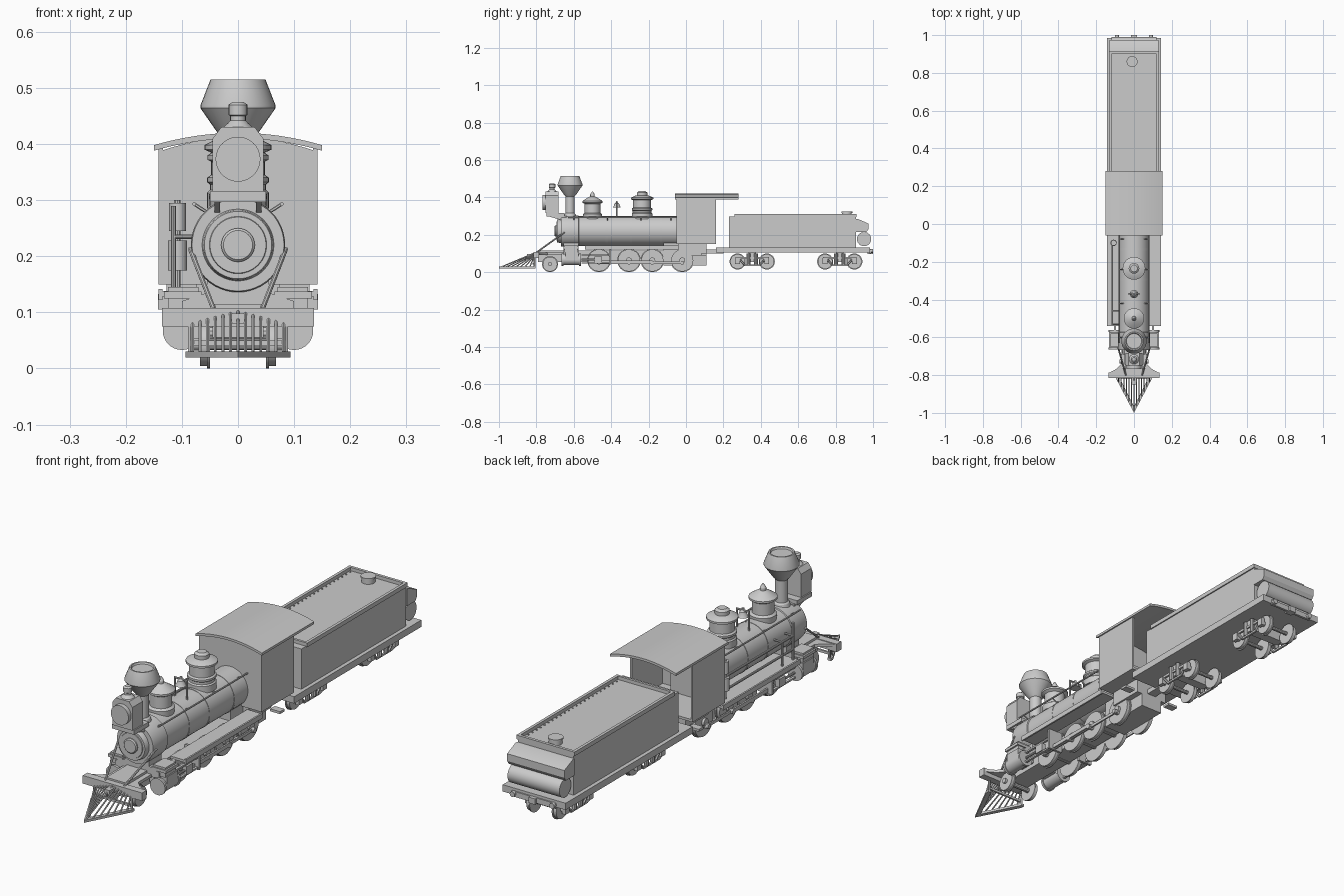
import bpy, bmesh, math
from mathutils import Vector

def finish(name, bm):
    bmesh.ops.recalc_face_normals(bm, faces=bm.faces)
    me = bpy.data.meshes.new(name)
    bm.to_mesh(me)
    bm.free()
    ob = bpy.data.objects.new(name, me)
    bpy.context.collection.objects.link(ob)
    return ob

def box(name, x0, x1, y0, y1, z0, z1):
    bm = bmesh.new()
    bmesh.ops.create_cube(bm, size=1)
    for v in bm.verts:
        v.co = ((x0 + x1) / 2 + v.co.x * (x1 - x0), (y0 + y1) / 2 + v.co.y * (y1 - y0),
                (z0 + z1) / 2 + v.co.z * (z1 - z0))
    return finish(name, bm)

def rod(name, a, b, r, seg=10, r2=None):
    a, b = Vector(a), Vector(b)
    bm = bmesh.new()
    bmesh.ops.create_cone(bm, cap_ends=True, segments=seg, radius1=r,
                          radius2=r if r2 is None else r2, depth=(b - a).length)
    q = (b - a).to_track_quat('Z', 'Y')
    for v in bm.verts:
        v.co = q @ v.co + (a + b) / 2
    return finish(name, bm)

def lathe(name, profile, fn, seg=32):
    # profile of (radius, height); fn maps (u, v, h) to a position
    bm = bmesh.new()
    rings = [[bm.verts.new(fn(r * math.cos(i * math.tau / seg), r * math.sin(i * math.tau / seg), h))
              for i in range(seg)] for r, h in profile]
    for p, q in zip(rings, rings[1:]):
        for i in range(seg):
            bm.faces.new((p[i], p[i - 1], q[i - 1], q[i]))
    bm.faces.new(rings[0])
    bm.faces.new(rings[-1])
    return finish(name, bm)

def prism(name, pts, a, b, fn):
    bm = bmesh.new()
    lo, hi = ([bm.verts.new(fn(u, v, h)) for u, v in pts] for h in (a, b))
    for i in range(len(pts)):
        bm.faces.new((lo[i - 1], lo[i], hi[i], hi[i - 1]))
    bm.faces.new(lo)
    bm.faces.new(hi)
    return finish(name, bm)

upright = lambda y: (lambda u, v, h: (u, y + v, h))
along_x = lambda u, v, h: (h, u, v)
along_y = lambda u, v, h: (u, h, v)
along_z = lambda u, v, h: (u, v, h)

# boiler with smokebox front and door
lathe("boiler", [(.06, -.69), (.062, -.685), (.064, -.668), (.082, -.668), (.084, -.66), (.084, -.575),
                 (.08, -.573), (.08, -.04)], lambda u, v, h: (u, h, .22 + v), 48)
lathe("smokebox_door", [(.026, -.702), (.03, -.698), (.03, -.693), (.05, -.693), (.055, -.68)],
      lambda u, v, h: (u, h, .22 + v))
for y in (-.43, -.3, -.14):
    rod("boiler_band", (0, y, .22), (0, y + .012, .22), .0815, 48)

# diamond chimney
lathe("chimney", [(.036, .29), (.03, .31), (.024, .315), (.024, .405), (.033, .415), (.067, .464),
                  (.067, .469), (.049, .515), (.043, .515), (.04, .508)], upright(-.62), 32)
# domes and bell
lathe("sand_dome", [(.05, .285), (.052, .31), (.042, .317), (.042, .365), (.054, .372), (.054, .38),
                    (.042, .388), (.02, .402), (.012, .405), (.012, .415), (.003, .43)], upright(-.5))
lathe("steam_dome", [(.055, .285), (.055, .313), (.05, .318), (.05, .328), (.055, .332), (.055, .34),
                     (.048, .345), (.048, .385), (.06, .39), (.06, .398), (.04, .408), (.028, .41),
                     (.028, .425), (.018, .433)], upright(-.235))
lathe("bell", [(.022, .345), (.017, .352), (.013, .366), (.005, .372), (.005, .38)], upright(-.37), 20)
for s in (-1, 1):
    rod("bell_post", (s * .028, -.37, .29), (s * .028, -.37, .372), .004)
rod("bell_yoke", (-.03, -.37, .37), (.03, -.37, .37), .004)

# headlight
prism("headlight_case", [(-.045, .315), (.045, .315), (.045, .41), (.03, .43), (-.03, .43), (-.045, .41)],
      -.75, -.682, along_y)
rod("headlight_lens", (0, -.768, .373), (0, -.745, .373), .04, 32)
lathe("headlight_vent", [(.028, .428), (.014, .442), (.014, .45), (.017, .452), (.017, .47), (.01, .475)],
      upright(-.716), 16)
box("headlight_shelf", -.05, .05, -.745, -.65, .297, .315)
for s in (-1, 1):
    prism("headlight_bracket", [(-.74, .3), (-.64, .3), (-.64, .27)], s * .032, s * .042, along_x)

# cab: open rear, arched roof
for s in (-1, 1):
    box("cab_side", s * .134, s * .142, -.05, .16, .157, .396)
arc = [(-.142 + .284 * i / 12, .418 - .026 * ((i - 6) / 6) ** 2 - .006) for i in range(13)]
prism("cab_front", [(.142, .157)] + arc[::-1] + [(-.142, .157)], -.05, -.04, along_y)
box("cab_floor", -.142, .142, -.05, .16, .15, .16)
top = [(-.15 + .3 * i / 16, .42 - .022 * ((i - 8) / 8) ** 2) for i in range(17)]
prism("cab_roof", top + [(x, z - .01) for x, z in top[::-1]], -.06, .28, along_y)
box("boiler_backhead", -.07, .07, -.04, .0, .16, .29)

# frame, firebox and saddle
box("main_frame", -.045, .045, -.79, .1, .055, .115)
box("firebox", -.05, .05, -.12, .11, .035, .157)
box("ash_pan", -.075, .075, -.04, .11, .09, .157)
prism("smokebox_saddle", [(-.1, .095), (.1, .095), (.1, .12), (.055, .135), (.055, .17), (-.055, .17),
                          (-.055, .135), (-.1, .12)], -.655, -.575, along_y)
box("drawbar", -.02, .02, .1, .2, .1, .12)

# running gear, mirrored left and right
def wheel(name, s, y, r, z):
    rod(name, (s * .052, y, z), (s * .068, y, z), r - .004, 32)
    rod(name + "_flange", (s * .05, y, z), (s * .055, y, z), r, 32)
    rod(name + "_hub", (s * .066, y, z), (s * .078, y, z), r * .25, 16)

drivers = (-.465, -.305, -.18, -.02)
for y in drivers:
    rod("driver_axle", (-.06, y, .063), (.06, y, .063), .012)
rod("pilot_axle", (-.07, -.727, .043), (.07, -.727, .043), .01)
for s in (-1, 1):
    for y in drivers:
        wheel("driving_wheel", s, y, .063, .063)
        rod("crank_pin", (s * .065, y, .05), (s * .092, y, .05), .01, 12)
    wheel("pilot_wheel", s, -.727, .043, .043)
    box("coupling_rod", s * .078, s * .084, -.475, -.01, .044, .056)
    box("main_rod", s * .085, s * .092, -.45, -.18, .046, .062)
    rod("piston_rod", (s * .1, -.56, .067), (s * .1, -.45, .067), .005)
    box("crosshead", s * .09, s * .11, -.49, -.45, .05, .085)
    for z in (.045, .088):
        box("crosshead_guide", s * .095, s * .105, -.56, -.4, z, z + .007)
    box("guide_yoke", s * .045, s * .11, -.41, -.4, .04, .13)
    # steam cylinder and valve chest
    rod("steam_cylinder", (s * .1, -.655, .067), (s * .1, -.57, .067), .03, 28)
    for y in (-.665, -.572):
        rod("cylinder_head", (s * .1, y, .067), (s * .1, y + .01, .067), .034, 28)
    box("cylinder_saddle", s * .05, s * .13, -.645, -.575, .067, .108)
    box("valve_chest", s * .07, s * .125, -.65, -.58, .105, .145)
    box("valve_chest_lid", s * .065, s * .132, -.655, -.575, .125, .137)
    # running board and handrail
    box("running_board", s * .07, s * .14, -.54, -.04, .128, .138)
    box("running_board_edge", s * .135, s * .142, -.54, -.04, .122, .142)
    rod("handrail", (s * .078, -.63, .293), (s * .078, -.05, .293), .0035, 8)
    for y in (-.6, -.42, -.24, -.08):
        rod("handrail_post", (s * .05, y, .275), (s * .078, y, .293), .003, 6)
    # front braces
    rod("front_brace", (s * .085, -.65, .213), (s * .043, -.8, .105), .0045, 8)
    box("cab_step", s * .09, s * .135, .08, .11, .09, .1)

# air pump, tank and pipes on the left side
rod("air_pump_top", (-.108, -.1, .245), (-.108, -.1, .295), .015, 16)
rod("air_pump_bottom", (-.108, -.1, .175), (-.108, -.1, .228), .017, 16)
rod("air_pump_stem", (-.108, -.1, .14), (-.108, -.1, .3), .006)
for z in (.18, .235):
    rod("side_pipe", (-.115, -.53, z), (-.115, -.1, z), .005)
for y in (-.53, -.46):
    rod("side_pipe_post", (-.115, y, .135), (-.115, y, .29 if y < -.5 else .235), .005)
    rod("side_pipe_bracket", (-.115, y, .235), (-.07, y, .235), .004)

# buffer beam, deck and cowcatcher
prism("pilot_deck", [(-.135, -.79), (.135, -.79), (.09, -.765), (.065, -.74), (.065, -.6), (-.065, -.6),
                     (-.065, -.74), (-.09, -.765)], .093, .105, along_z)
box("buffer_beam", -.135, .135, -.815, -.785, .075, .108)
prism("cowcatcher_base", [(0, -1), (.094, -.82), (.094, -.805), (.08, -.805), (0, -.965), (-.08, -.805),
                          (-.094, -.805), (-.094, -.82)], .02, .03, along_z)
for i in range(-6, 7):
    x = i * .0135
    rod("cowcatcher_bar", (x, -.99 + abs(x) * 1.9, .027), (x, -.812, .102 - abs(x) * .25), .003, 6)
box("cowcatcher_back", -.085, .085, -.82, -.812, .04, .05)
for s in (-1, 1):
    rod("cowcatcher_stay", (s * .085, -.81, .022), (s * .085, -.81, .08), .005, 6)
box("front_coupler", -.012, .012, -.85, -.81, .08, .098)

# tender deck and tank with recessed top
box("tender_deck", -.143, .143, .16, .985, .105, .133)
box("tender_tank", -.127, .127, .23, .91, .13, .298)
for s in (-1, 1):
    box("tank_rim_side", s * .12, s * .132, .26, .912, .295, .312)
    for i in range(24):
        y = .29 + i * .026
        rod("rivet", (s * .112, y, .297), (s * .112, y, .301), .003, 6)
box("tank_rim_rear", -.132, .132, .9, .912, .295, .312)
box("tank_rim_front", -.132, .132, .26, .27, .295, .312)
rod("water_hatch", (-.01, .86, .295), (-.01, .86, .32), .026, 24)
rod("water_hatch_lid", (-.01, .86, .317), (-.01, .86, .323), .029, 24)
prism("rear_tool_box", [(.91, .215), (.965, .215), (.975, .23), (.975, .26), (.92, .284), (.91, .284)],
      -.13, .13, along_x)
rod("rear_air_tank", (-.118, .952, .177), (.118, .952, .177), .038, 32)
box("rear_sill", -.1, .1, .98, .99, .1, .122)
box("rear_coupler", -.015, .015, .97, 1, .098, .122)
for s in (-1, 1):
    rod("rear_buffer", (s * .09, .98, .113), (s * .09, 1, .113), .011, 12)

# tender trucks
for yc in (.354, .822):
    box("truck_bolster", -.08, .08, yc - .02, yc + .02, .055, .106)
    for d in (-.078, .078):
        rod("truck_axle", (-.085, yc + d, .057), (.085, yc + d, .057), .008)
    for s in (-1, 1):
        box("truck_side_bar", s * .078, s * .086, yc - .09, yc + .09, .07, .08)
        box("truck_lower_bar", s * .078, s * .086, yc - .045, yc + .045, .033, .041)
        for d in (-.078, .078):
            wheel("tender_wheel", s, yc + d, .043, .057)
            box("journal_box", s * .076, s * .092, yc + d - .013, yc + d + .013, .044, .075)
            rod("truck_brace", (s * .082, yc + d * .9, .072), (s * .082, yc + d * .5, .037), .005, 6)
        for d in (-.02, .02):
            rod("truck_spring", (s * .082, yc + d, .04), (s * .082, yc + d, .1), .01, 10)

# smooth shading on round parts, sharp edges kept
for ob in bpy.context.scene.objects:
    ob.select_set(True)
    bpy.context.view_layer.objects.active = ob
bpy.ops.object.shade_smooth_by_angle(angle=math.radians(30))
